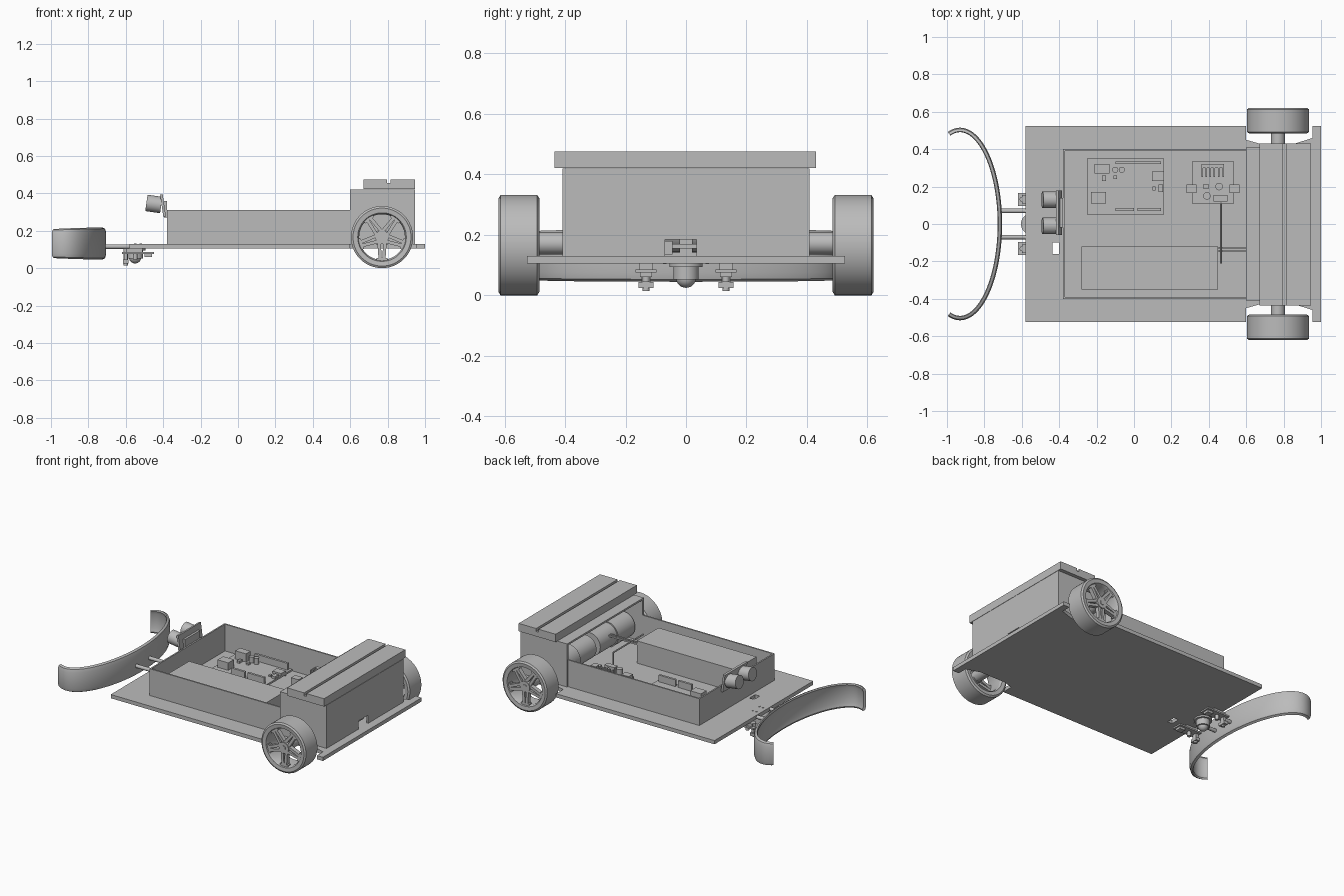
import bpy, bmesh, math
from math import sin, cos, pi, radians
from mathutils import Matrix, Vector

if "Cube" in bpy.data.objects:
    bpy.data.objects.remove(bpy.data.objects["Cube"])

grey = bpy.data.materials.new("plain grey")
grey.use_nodes = True
grey.diffuse_color = (0.5, 0.5, 0.5, 1)
grey.node_tree.nodes["Principled BSDF"].inputs["Base Color"].default_value = (0.5, 0.5, 0.5, 1)
parts = []


def finish(name, bm):
    bmesh.ops.recalc_face_normals(bm, faces=bm.faces)
    mesh = bpy.data.meshes.new(name)
    bm.to_mesh(mesh)
    bm.free()
    mesh.materials.append(grey)
    ob = bpy.data.objects.new(name, mesh)
    bpy.context.collection.objects.link(ob)
    parts.append(ob)
    return ob


def add_box(bm, x0, x1, y0, y1, z0, z1, matrix=Matrix()):
    size = Matrix.Diagonal((x1 - x0, y1 - y0, z1 - z0, 1))
    move = Matrix.Translation(((x0 + x1) / 2, (y0 + y1) / 2, (z0 + z1) / 2))
    bmesh.ops.create_cube(bm, size=1, matrix=matrix @ move @ size)


def boxes(name, *dims):
    bm = bmesh.new()
    for d in dims:
        add_box(bm, *d)
    return finish(name, bm)


def cylinder(name, axis, centre, r, length, sides=32, r2=None):
    bm = bmesh.new()
    turn = Vector((0, 0, 1)).rotation_difference(Vector(axis)).to_matrix().to_4x4()
    bmesh.ops.create_cone(bm, cap_ends=True, segments=sides, radius1=r,
                          radius2=r if r2 is None else r2, depth=length,
                          matrix=Matrix.Translation(centre) @ turn)
    return finish(name, bm)


def loft(name, rings, closed=False):
    """Skin a row of closed rings, joined end to end or capped."""
    bm = bmesh.new()
    rows = [[bm.verts.new(p) for p in ring] for ring in rings]
    n = len(rows[0])
    for a, b in zip(rows, rows[1:] + (rows[:1] if closed else [])):
        for i in range(n):
            j = (i + 1) % n
            bm.faces.new((a[i], a[j], b[j], b[i]))
    if not closed:
        bm.faces.new(rows[0])
        bm.faces.new(rows[-1])
    return finish(name, bm)


def cut(ob, cutter):
    mod = ob.modifiers.new("cut", "BOOLEAN")
    mod.operation = "DIFFERENCE"
    mod.solver = "EXACT"
    mod.object = cutter
    bpy.context.view_layer.objects.active = ob
    bpy.ops.object.modifier_apply(modifier=mod.name)
    parts.remove(cutter)
    bpy.data.objects.remove(cutter)


# Base plate with wheel notches and a cable hole
half = [(-0.58, 0.525), (0.6, 0.525), (0.6, 0.45), (0.67, 0.43),
        (0.86, 0.43), (0.955, 0.46), (0.955, 0.525), (1.0, 0.525)]
outline = half + [(x, -y) for x, y in reversed(half)]
plate = loft("base_plate", [[(x, y, z) for x, y in outline] for z in (0.105, 0.13)])
cut(plate, boxes("hole_cutter", (-0.437, -0.402, -0.16, -0.1, 0, 0.2)))

# Open tray: front wall and two side walls
boxes("tray_walls", (-0.38, -0.37, -0.4, 0.4, 0.13, 0.31),
      (-0.37, 0.6, -0.4, -0.39, 0.13, 0.31), (-0.37, 0.6, 0.39, 0.4, 0.13, 0.31))

# Motor housing, open towards the tray, with a switch opening
boxes("motor_housing", (0.6, 0.945, -0.408, -0.395, 0.13, 0.42),
      (0.6, 0.945, 0.395, 0.408, 0.13, 0.42), (0.6, 0.945, -0.395, 0.395, 0.408, 0.42),
      (0.932, 0.945, -0.395, -0.07, 0.13, 0.408), (0.932, 0.945, 0.035, 0.395, 0.13, 0.408),
      (0.932, 0.945, -0.07, 0.035, 0.185, 0.408))
boxes("switch_block", (0.86, 0.925, -0.07, -0.045, 0.135, 0.18),
      (0.86, 0.915, -0.045, 0.035, 0.155, 0.17))

# Lid with a groove across it
boxes("lid", (0.67, 0.945, -0.435, 0.43, 0.422, 0.455),
      (0.67, 0.797, -0.435, 0.43, 0.455, 0.475), (0.815, 0.945, -0.435, 0.43, 0.455, 0.475))

WX, WZ, WR = 0.77, 0.166, 0.166


def wheel(side, s):
    # Tyre as a turned profile of radius and distance from the centre line
    profile = [(0.13, 0.488), (0.155, 0.485), (WR, 0.492), (WR, 0.613),
               (0.155, 0.62), (0.13, 0.617), (0.122, 0.6), (0.122, 0.5)]
    rings = []
    for k in range(64):
        a = 2 * pi * k / 64
        rings.append([(WX + r * cos(a), s * y, WZ + r * sin(a)) for r, y in profile])
    loft(side + "_tyre", rings, closed=True)
    # Five forked spokes and small webs near the rim
    bm = bmesh.new()
    for k in range(5):
        turn = Matrix.Translation((WX, 0, WZ)) @ Matrix.Rotation(2 * pi * k / 5 + pi / 2, 4, "Y")
        y0, y1 = sorted((s * 0.582, s * 0.61))
        for off in (-0.018, 0.018):
            fork = turn @ Matrix.Rotation(off * 4, 4, "Y")
            add_box(bm, 0.02, 0.126, y0, y1, off - 0.009, off + 0.009, fork)
        add_box(bm, 0.112, 0.127, y0, y1, -0.03, 0.03, turn)
    finish(side + "_spokes", bm)
    cylinder(side + "_hub", (0, 1, 0), (WX, s * 0.59, WZ), 0.036, 0.05)
    cylinder(side + "_hub_cap", (0, 1, 0), (WX, s * 0.615, WZ), 0.016, 0.008, 6)
    cylinder(side + "_axle", (0, 1, 0), (WX, s * 0.48, 0.172), 0.037, 0.2)
    # Motor and its gearbox
    cylinder(side + "_gearbox", (0, 1, 0), (0.73, s * 0.29, 0.22), 0.085, 0.18)
    cylinder(side + "_motor", (0, 1, 0), (0.73, s * 0.11, 0.22), 0.078, 0.18)


wheel("back", 1)
wheel("front", -1)

# Curved bumper with lips folded inwards
section = [(-0.02, 0.218), (-0.006, 0.211), (0, 0.19), (0, 0.075), (-0.006, 0.053), (-0.02, 0.045),
           (-0.024, 0.055), (-0.016, 0.08), (-0.016, 0.185), (-0.024, 0.208)]
rings = []
for k in range(65):
    t = radians(107) * (k / 32 - 1)
    normal = Vector((cos(t) / 0.225, sin(t) / 0.515, 0)).normalized()
    base = Vector((-0.93 + 0.225 * cos(t), 0.515 * sin(t), 0))
    squash = 1 - 0.1 * (t / radians(107)) ** 2
    rings.append([base + normal * d + Vector((0, 0, 0.131 + (z - 0.131) * squash))
                  for d, z in section])
loft("bumper", rings)

# Bumper rods and line sensors beneath the plate
for side, s in (("back", 1), ("front", -1)):
    cylinder(side + "_bumper_rod", (1, 0, 0), (-0.625, s * 0.07, 0.115), 0.012, 0.18, 16)
    c = s * 0.132
    boxes(side + "_line_sensor", (-0.62, -0.45, c - 0.035, c + 0.035, 0.075, 0.085),
          (-0.6, -0.51, c - 0.022, c + 0.022, 0.085, 0.105),
          (-0.615, -0.585, c - 0.025, c + 0.025, 0.025, 0.045),
          (-0.61, -0.59, c - 0.015, c + 0.015, 0.045, 0.075),
          (-0.5, -0.46, c - 0.02, c + 0.02, 0.06, 0.075))
    for x in (-0.6, -0.55):
        cylinder(side + "_sensor_lamp", (0, 0, 1), (x, c, 0.06), 0.012, 0.03 if x > -0.58 else 0.09, 16)
    for x in (-0.55, -0.52):
        cylinder(side + "_plate_screw", (0, 0, 1), (x, s * 0.035, 0.131), 0.007, 0.004, 12)

# Ball caster
cylinder("caster_flange", (0, 0, 1), (-0.55, 0, 0.1), 0.055, 0.012)
cylinder("caster_cup", (0, 0, 1), (-0.55, 0, 0.075), 0.042, 0.045)
bm = bmesh.new()
bmesh.ops.create_uvsphere(bm, u_segments=24, v_segments=12, radius=0.033,
                          matrix=Matrix.Translation((-0.55, 0, 0.058)))
finish("caster_ball", bm)

# Distance sensor with two round transducers, tipped a little
bm = bmesh.new()
tip = Matrix.Translation((-0.4, 0.06, 0.335)) @ Matrix.Rotation(radians(-8), 4, "Y")
add_box(bm, -0.008, 0.006, -0.12, 0.12, -0.06, 0.06, tip)
add_box(bm, 0.006, 0.022, -0.05, 0.05, -0.06, -0.035, tip)
finish("distance_sensor_board", bm)
boxes("distance_sensor_bracket", (-0.395, -0.38, -0.02, 0.14, 0.27, 0.36))
for side, y in (("back", 0.13), ("front", -0.01)):
    cylinder(side + "_transducer", (cos(radians(8)), 0, -sin(radians(8))), (-0.45, y, 0.343), 0.044, 0.08)

# Battery pack and its lead
boxes("battery_pack", (-0.28, 0.45, -0.35, -0.12, 0.13, 0.28))
boxes("battery_leads", (0.45, 0.72, -0.132, -0.122, 0.25, 0.26),
      (0.45, 0.72, -0.15, -0.14, 0.25, 0.26))
cylinder("cable", (0, 1, 0), (0.465, -0.05, 0.285), 0.005, 0.32, 12)
cylinder("cable_drop", (0, 0, 1), (0.465, 0.11, 0.235), 0.005, 0.1, 12)

# Controller board
Z = 0.165
boxes("controller_board", (-0.25, 0.16, 0.05, 0.35, 0.152, Z))
boxes("controller_sockets", (-0.1, 0.145, 0.32, 0.335, Z, 0.21),
      (-0.1, 0.0, 0.07, 0.085, Z, 0.21), (0.02, 0.145, 0.07, 0.085, Z, 0.21))
boxes("controller_ports", (-0.21, -0.13, 0.27, 0.32, Z, 0.22), (-0.23, -0.15, 0.11, 0.17, Z, 0.215))
boxes("controller_chips", (0.095, 0.16, 0.23, 0.28, Z, 0.18), (0.13, 0.155, 0.17, 0.21, Z, 0.18),
      (-0.17, -0.15, 0.23, 0.26, Z, 0.18), (-0.11, -0.09, 0.24, 0.26, Z, 0.175),
      (0.1, 0.115, 0.18, 0.2, Z, 0.175))
for x in (-0.1, -0.065):
    cylinder("controller_capacitor", (0, 0, 1), (x, 0.29, 0.185), 0.016, 0.04, 20)

# Motor driver board
boxes("driver_board", (0.31, 0.535, 0.11, 0.335, 0.152, Z))
boxes("driver_heat_sink", (0.36, 0.48, 0.3, 0.32, Z, 0.25),
      *[(x, x + 0.008, 0.25, 0.3, Z, 0.25) for x in (0.36, 0.382, 0.404, 0.426, 0.448, 0.472)])
boxes("driver_terminals", (0.28, 0.335, 0.165, 0.21, Z, 0.21), (0.51, 0.565, 0.165, 0.21, Z, 0.21),
      (0.425, 0.5, 0.12, 0.155, Z, 0.21), (0.37, 0.4, 0.19, 0.21, Z, 0.18))
for x, y in ((0.455, 0.2), (0.39, 0.15)):
    cylinder("driver_capacitor", (0, 0, 1), (x, y, 0.19), 0.02, 0.05, 20)
for x in (-0.22, 0.13, 0.33, 0.515):
    for y in (0.13, 0.31):
        cylinder("board_standoff", (0, 0, 1), (x, y, 0.141), 0.01, 0.024, 12)

# Smooth the curves and keep the edges sharp
bpy.ops.object.select_all(action="DESELECT")
for ob in parts:
    ob.select_set(True)
bpy.context.view_layer.objects.active = parts[0]
bpy.ops.object.shade_smooth_by_angle(angle=radians(30))
